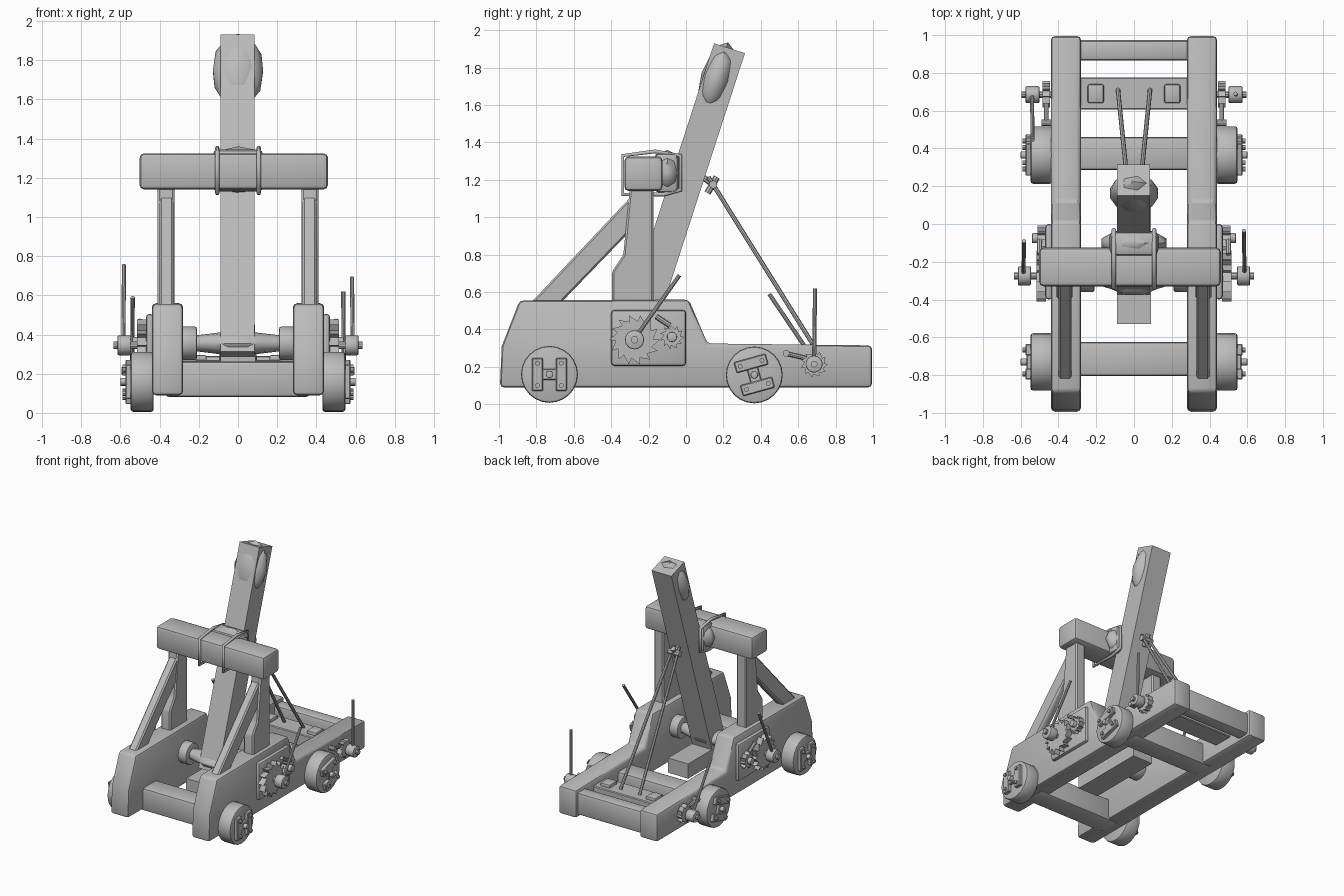
import bpy, bmesh, math
from mathutils import Vector, Matrix

if "Cube" in bpy.data.objects:
    bpy.data.objects.remove(bpy.data.objects["Cube"])

wood = bpy.data.materials.new("plain grey")
wood.diffuse_color = (0.5, 0.5, 0.5, 1)
wood.use_nodes = True
wood.node_tree.nodes["Principled BSDF"].inputs["Base Color"].default_value = wood.diffuse_color


def finish(name, bm, bevel=0.0, segs=2, angle=35):
    bmesh.ops.recalc_face_normals(bm, faces=bm.faces)
    if bevel:
        edges = [e for e in bm.edges if e.calc_face_angle(0) > math.radians(25)]
        bmesh.ops.bevel(bm, geom=edges, offset=bevel, segments=segs, affect='EDGES',
                        profile=0.5, clamp_overlap=True)
    me = bpy.data.meshes.new(name)
    bm.to_mesh(me)
    bm.free()
    ob = bpy.data.objects.new(name, me)
    bpy.context.collection.objects.link(ob)
    me.materials.append(wood)
    bpy.ops.object.select_all(action='DESELECT')
    ob.select_set(True)
    bpy.context.view_layer.objects.active = ob
    bpy.ops.object.shade_smooth_by_angle(angle=math.radians(angle))
    return ob


def prism(name, pts, x0, x1, bevel=0.0, segs=2, angle=35):
    """Extrude a (y, z) outline along x."""
    bm = bmesh.new()
    f = bm.faces.new([bm.verts.new((x0, y, z)) for y, z in pts])
    r = bmesh.ops.extrude_face_region(bm, geom=[f])
    verts = [v for v in r['geom'] if isinstance(v, bmesh.types.BMVert)]
    bmesh.ops.translate(bm, vec=(x1 - x0, 0, 0), verts=verts)
    return finish(name, bm, bevel, segs, angle)


def box(name, x0, x1, y0, y1, z0, z1, bevel=0.0, segs=2):
    return prism(name, [(y0, z0), (y1, z0), (y1, z1), (y0, z1)], x0, x1, bevel, segs)


def rod(name, a, b, r, n=10, bevel=0.0):
    """Cylinder between two points."""
    a, b = Vector(a), Vector(b)
    d = b - a
    bm = bmesh.new()
    m = Matrix.Translation((a + b) / 2) @ d.to_track_quat('Z', 'Y').to_matrix().to_4x4()
    bmesh.ops.create_cone(bm, cap_ends=True, segments=n, radius1=r, radius2=r,
                          depth=d.length, matrix=m)
    return finish(name, bm, bevel)


def ellipsoid(name, loc, radii, tilt=0.0, sub=2):
    bm = bmesh.new()
    m = Matrix.Translation(loc) @ Matrix.Rotation(tilt, 4, 'X') @ Matrix.Diagonal((*radii, 1))
    bmesh.ops.create_icosphere(bm, subdivisions=sub, radius=1, matrix=m)
    return finish(name, bm)


def ratchet(name, y, z, r_out, r_in, teeth, x0, x1):
    pts = []
    for i in range(teeth):
        for r, off in ((r_out, 0.0), (r_in, 0.12)):
            a = 2 * math.pi * (i + off) / teeth
            pts.append((y + r * math.cos(a), z + r * math.sin(a)))
    return prism(name, pts, x0, x1)


RAIL = [(-0.995, 0.09), (0.995, 0.09), (0.995, 0.315), (0.115, 0.325),
        (0.015, 0.56), (-0.89, 0.555), (-0.985, 0.31)]
POST = [(-0.395, 0.5), (-0.175, 0.5), (-0.175, 1.16), (-0.3, 1.16), (-0.335, 0.8), (-0.395, 0.71)]
BRACE = [(-0.87, 0.5), (-0.71, 0.5), (-0.27, 0.955), (-0.27, 1.135)]

# handle tips (y, z): front winch, rear winch
TIPS = {1: ((-0.035, 0.69), (0.69, 0.62)), -1: ((-0.09, 0.755), (0.445, 0.59))}

for s, side in ((1, "right"), (-1, "left")):
    # frame side with its post and brace
    prism(side + "_rail", RAIL, s * 0.28, s * 0.44, 0.022)
    prism(side + "_post", POST, s * 0.325, s * 0.41, 0.01, 1)
    prism(side + "_brace", BRACE, s * 0.33, s * 0.40, 0.01, 1)
    # gear panel, gears and crank
    box(side + "_gear_panel", s * 0.43, s * 0.47, -0.4, 0.0, 0.205, 0.505, 0.018)
    gy, gz = -0.275, 0.345
    ratchet(side + "_large_gear", gy, gz, 0.135, 0.1, 14, s * 0.465, s * 0.515)
    ratchet(side + "_small_gear", -0.075, 0.36, 0.066, 0.045, 11, s * 0.465, s * 0.51)
    rod(side + "_small_gear_hub", (s * 0.46, -0.075, 0.36), (s * 0.54, -0.075, 0.36), 0.027, 12, 0.005)
    rod(side + "_pawl", (s * 0.5, -0.16, 0.47), (s * 0.5, -0.085, 0.42), 0.014, 8)
    rod(side + "_crank_hub", (s * 0.545, gy, gz), (s * 0.615, gy, gz), 0.052, 14, 0.008)
    rod(side + "_crank_shaft", (s * 0.44, gy, gz), (s * 0.635, gy, gz), 0.02, 10)
    (ty, tz), (ry, rz) = TIPS[s]
    rod(side + "_crank_handle", (s * 0.585, gy + 0.01, gz + 0.02), (s * 0.582, ty, tz), 0.011)
    # rear winch
    wy, wz = 0.685, 0.215
    ratchet(side + "_winch_gear", wy, wz, 0.072, 0.054, 11, s * 0.445, s * 0.485)
    rod(side + "_winch_hub", (s * 0.5, wy, wz), (s * 0.575, wy, wz), 0.046, 14, 0.008)
    rod(side + "_winch_shaft", (s * 0.42, wy, wz), (s * 0.595, wy, wz), 0.018, 10)
    rod(side + "_winch_handle", (s * 0.54, wy, wz + 0.02), (s * 0.537, ry, rz), 0.011)
    rod(side + "_winch_pawl", (s * 0.465, 0.535, 0.272), (s * 0.465, 0.645, 0.245), 0.012, 8)
    rod(side + "_pawl_pivot", (s * 0.43, 0.535, 0.272), (s * 0.49, 0.535, 0.272), 0.018, 10)

    # wheels with strapped hub plates
    for wname, y, z, ang in (("front", -0.73, 0.16, 0.0), ("rear", 0.365, 0.157, 0.27)):
        n = f"{side}_{wname}_wheel"
        rod(n, (s * 0.43, y, z), (s * 0.548, y, z), 0.152, 24, 0.014)

        def turn(u, v):
            return (y + u * math.cos(ang) - v * math.sin(ang),
                    z + u * math.sin(ang) + v * math.cos(ang))

        def plate(name, u, hu, hv, x1):
            prism(n + name, [turn(u + a * hu, b * hv) for a, b in
                             ((-1, -1), (1, -1), (1, 1), (-1, 1))], s * 0.54, s * x1, 0.005, 1)
        upright = wname == "front"
        if not upright:
            ang += math.pi / 2
        plate("_link", 0, 0.06, 0.03, 0.57)
        rod(n + "_cap", (s * 0.54, y, z), (s * 0.6, y, z), 0.02, 10, 0.004)
        for k in (-1, 1):
            plate(f"_strap_{k}", k * 0.064, 0.03, 0.088, 0.575)
            for j in (-1, 1):
                by, bz = turn(k * 0.064, j * 0.06)
                rod(f"{n}_bolt_{k}_{j}", (s * 0.56, by, bz), (s * 0.59, by, bz), 0.013, 8)

    # spindle collar, plank bracket and pull rope
    rod(side + "_spindle_collar", (s * 0.21, gy, 0.355), (s * 0.3, gy, 0.355), 0.085, 20, 0.01)
    box(side + "_rope_bracket", s * 0.16, s * 0.245, 0.64, 0.74, 0.26, 0.295, 0.01)
    rod(side + "_pull_rope", (s * 0.025, 0.12, 1.215), (s * 0.085, 0.71, 0.27), 0.012, 8)
    # band tying the arm pad to the crossbeam
    cu = bpy.data.curves.new(side + "_band", 'CURVE')
    cu.dimensions = '3D'
    cu.bevel_depth = 0.012
    cu.bevel_resolution = 1
    sp = cu.splines.new('POLY')
    loop = [(-0.338, 1.33), (-0.165, 1.352), (-0.03, 1.33), (-0.03, 1.145), (-0.12, 1.122), (-0.338, 1.122)]
    sp.points.add(len(loop) - 1)
    for p, (by, bz) in zip(sp.points, loop):
        p.co = (s * 0.106, by, bz, 1)
    sp.use_cyclic_u = True
    cu.materials.append(wood)
    bpy.context.collection.objects.link(bpy.data.objects.new(side + "_band", cu))

# cross members
box("front_cross_member", -0.37, 0.365, -0.805, -0.625, 0.08, 0.262, 0.02)
box("middle_cross_member", -0.37, 0.365, 0.285, 0.46, 0.08, 0.262, 0.02)
box("rope_plank", -0.3, 0.3, 0.605, 0.775, 0.17, 0.27, 0.006, 1)
box("back_cross_member", -0.3, 0.3, 0.865, 0.973, 0.11, 0.29, 0.02)
box("arm_rest_block", -0.09, 0.09, -0.53, 0.1, 0.17, 0.288)
box("top_crossbeam", -0.503, 0.46, -0.33, -0.125, 1.14, 1.325, 0.025)

# throwing arm with cup
prism("throwing_arm", [(0.15, 1.93), (0.315, 1.877), (-0.209, 0.26), (-0.374, 0.313)], -0.09, 0.085)
ellipsoid("cup", (0, 0.163, 1.745), (0.134, 0.084, 0.2), -0.314)

# pad between arm and crossbeam
box("arm_pad", -0.13, 0.13, -0.17, -0.04, 1.13, 1.345, 0.03)
ellipsoid("pad_bulge", (0, -0.1, 1.24), (0.18, 0.075, 0.12))

# twisted rope bundle on the spindle
bm = bmesh.new()
rings = []
for x, ry, rz in ((-0.22, 0.04, 0.04), (-0.12, 0.07, 0.052), (-0.05, 0.1, 0.062),
                  (0.05, 0.1, 0.06), (0.12, 0.07, 0.052), (0.22, 0.04, 0.04)):
    rings.append([bm.verts.new((x, -0.275 + ry * math.cos(a), 0.355 + rz * math.sin(a)))
                  for a in (2 * math.pi * i / 12 for i in range(12))])
for p, q in zip(rings, rings[1:]):
    for i in range(12):
        bm.faces.new((p[i], p[i - 1], q[i - 1], q[i]))
bm.faces.new(rings[0])
bm.faces.new(rings[-1])
finish("rope_bundle", bm)

# eye fitting joining the ropes to the arm
rod("eye_bolt", (0, 0.06, 1.235), (0, 0.16, 1.165), 0.016, 8)
rod("eye_bar", (-0.05, 0.145, 1.175), (0.05, 0.145, 1.175), 0.022, 8)
rod("eye_collar", (0, 0.115, 1.13), (0, 0.165, 1.215), 0.018, 8)
